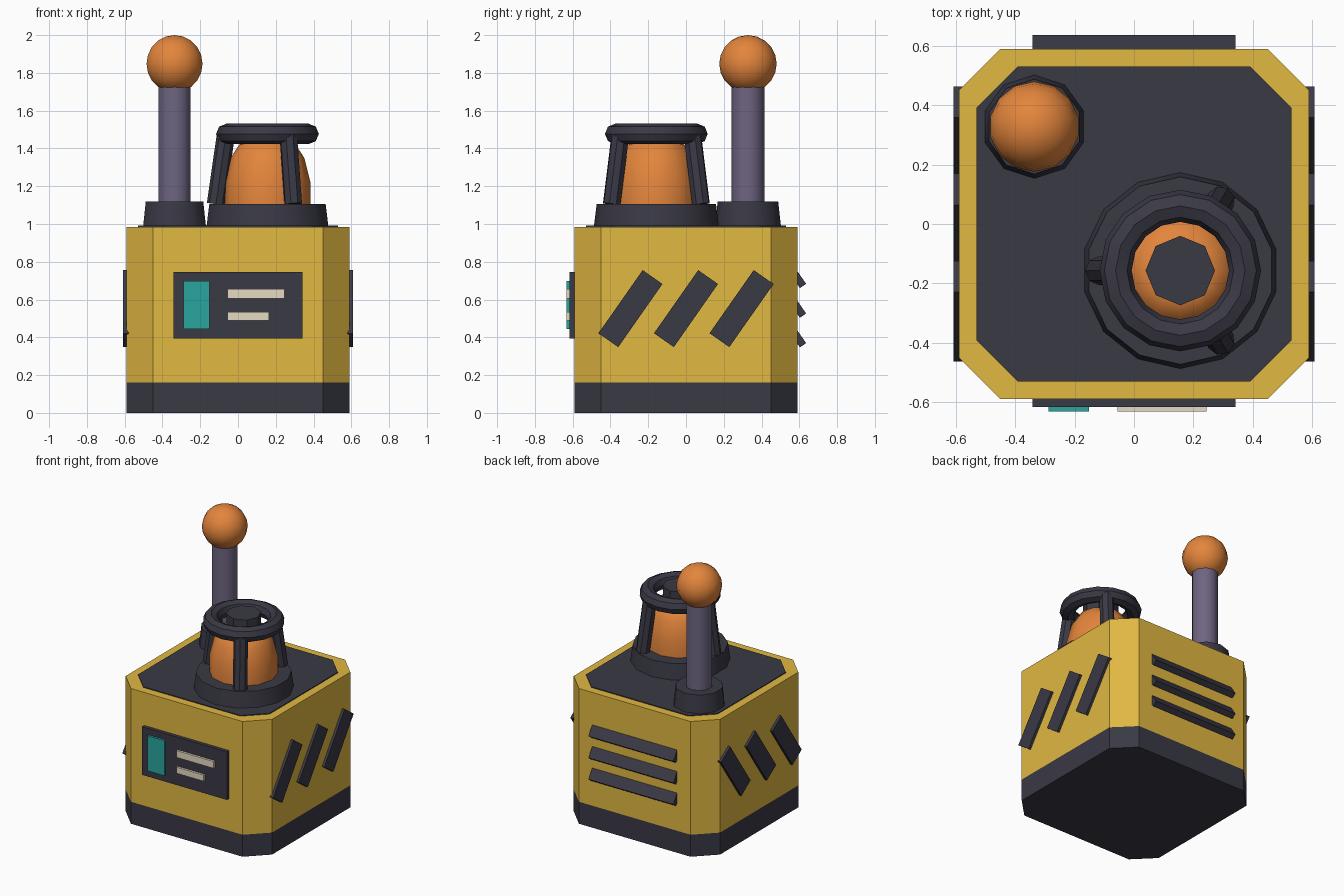
import bpy, bmesh, math
from mathutils import Vector

cube = bpy.data.objects.get("Cube")
if cube:
    bpy.data.objects.remove(cube, do_unlink=True)


def material(name, r, g, b):
    m = bpy.data.materials.new(name)
    m.use_nodes = True
    m.diffuse_color = (r, g, b, 1)
    m.node_tree.nodes["Principled BSDF"].inputs["Base Color"].default_value = (r, g, b, 1)
    return m


YELLOW = material("yellow", 0.75, 0.48, 0.055)
DARK = material("charcoal", 0.042, 0.041, 0.06)
ORANGE = material("orange", 0.77, 0.235, 0.045)
PURPLE = material("purple_grey", 0.155, 0.13, 0.22)
TEAL = material("teal", 0.022, 0.38, 0.34)
BEIGE = material("beige", 0.78, 0.7, 0.54)


def finish(ob, name, mat, smooth=False):
    ob.name = name
    ob.data.materials.append(mat)
    if smooth:
        bpy.ops.object.select_all(action='DESELECT')
        ob.select_set(True)
        bpy.context.view_layer.objects.active = ob
        bpy.ops.object.shade_smooth_by_angle(angle=math.radians(40))
    return ob


def stack(name, mat, rings, smooth=False):
    """Closed solid joining equal-length rings of points, bottom to top."""
    bm = bmesh.new()
    loops = [[bm.verts.new(p) for p in ring] for ring in rings]
    for low, high in zip(loops, loops[1:]):
        for i in range(len(low)):
            bm.faces.new((low[i - 1], low[i], high[i], high[i - 1]))
    bm.faces.new(loops[0][::-1])
    bm.faces.new(loops[-1])
    bmesh.ops.recalc_face_normals(bm, faces=bm.faces)
    me = bpy.data.meshes.new(name)
    bm.to_mesh(me)
    bm.free()
    ob = bpy.data.objects.new(name, me)
    bpy.context.collection.objects.link(ob)
    return finish(ob, name, mat, smooth)


def lathe(name, mat, centre, profile, sides):
    x, y = centre
    turns = [2 * math.pi * i / sides for i in range(sides)]
    rings = [[(x - r * math.sin(a), y + r * math.cos(a), z) for a in turns] for r, z in profile]
    return stack(name, mat, rings, True)


def prism(name, mat, half, corner, z0, z1):
    """Square block with chamfered upright corners."""
    quarter = [(half, -corner), (half, corner)]
    outline = []
    for _ in range(4):
        outline += quarter
        quarter = [(-y, x) for x, y in quarter]
    return stack(name, mat, [[(x, y, z) for x, y in outline] for z in (z0, z1)])


def box(name, mat, centre, size, tilt=0):
    bpy.ops.mesh.primitive_cube_add(size=1, location=centre, rotation=(math.radians(tilt), 0, 0))
    ob = bpy.context.object
    ob.scale = size
    return finish(ob, name, mat)


# Housing
prism("base_band", DARK, 0.59, 0.45, 0, 0.16)
prism("body", YELLOW, 0.59, 0.45, 0.16, 0.985)
prism("top_plate", DARK, 0.53, 0.392, 0.98, 0.991)

# Front control panel with screen and label bars
box("front_panel", DARK, (0, -0.593, 0.57), (0.684, 0.046, 0.35))
box("screen", TEAL, (-0.22, -0.613, 0.572), (0.137, 0.038, 0.255))
box("label_bar_upper", BEIGE, (0.095, -0.613, 0.63), (0.3, 0.038, 0.05))
box("label_bar_lower", BEIGE, (0.055, -0.613, 0.512), (0.22, 0.038, 0.045))

# Slanted stripes on both sides, louvres on the back
for i in (-1, 0, 1):
    for side, sx in (("left", 1), ("right", -1)):
        box(f"{side}_stripe_{i + 2}", DARK, (sx * 0.59, i * 0.294, 0.552),
            (0.036, 0.128, 0.408), -35)
    box(f"back_louvre_{i + 2}", DARK, (0, 0.591, 0.556 + i * 0.157), (0.684, 0.04, 0.1), 35)

# Lever: socket, rod and ball
LEVER = (-0.336, 0.328)
lathe("lever_socket", DARK, LEVER, [(0.175, 0.985), (0.16, 1.12)], 10)
lathe("lever_rod", PURPLE, LEVER, [(0.088, 1.1), (0.088, 1.78)], 10)
bpy.ops.mesh.primitive_uv_sphere_add(segments=14, ring_count=10, radius=0.152,
                                     location=(*LEVER, 1.848))
finish(bpy.context.object, "lever_ball", ORANGE, True)

# Beacon: mount, lens and cap
BEACON = (0.156, -0.157)
lathe("beacon_mount", DARK, BEACON, [(0.331, 0.985), (0.316, 1.105)], 14)
lathe("beacon_lens", ORANGE, BEACON,
      [(0.228, 1.1), (0.228, 1.22), (0.195, 1.35), (0.15, 1.42), (0.1, 1.44)], 12)
lathe("beacon_cap", DARK, BEACON, [(0.117, 1.41), (0.117, 1.533)], 8)

# Beacon guard: ring on three leaning bars
bpy.ops.mesh.primitive_torus_add(major_radius=0.218, minor_radius=0.054, major_segments=16,
                                 minor_segments=8, location=(*BEACON, 1.477))
finish(bpy.context.object, "guard_ring", DARK, True)
for i in range(3):
    a = math.radians(60 + 120 * i)
    out = Vector((math.cos(a), math.sin(a), 0))
    foot = Vector((*BEACON, 1.105)) + out * 0.273
    head = Vector((*BEACON, 1.475)) + out * 0.22
    axis = head - foot
    bpy.ops.mesh.primitive_cylinder_add(vertices=8, radius=0.048, depth=axis.length,
                                        location=(foot + head) / 2,
                                        rotation=axis.to_track_quat('Z', 'Y').to_euler())
    finish(bpy.context.object, f"guard_bar_{i + 1}", DARK, True)
